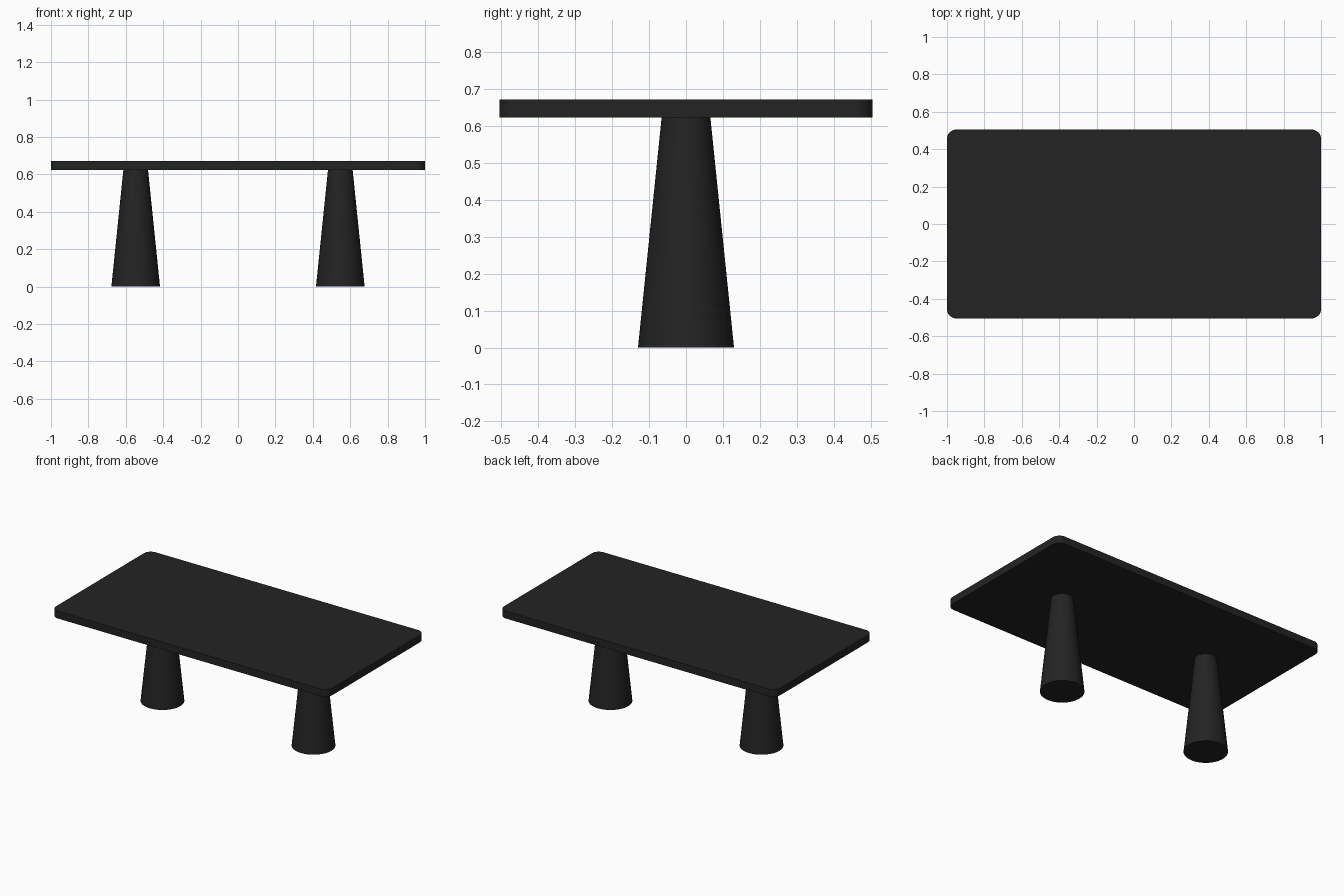
import bpy, bmesh, math
from mathutils import Matrix

if "Cube" in bpy.data.objects:
    bpy.data.objects.remove(bpy.data.objects["Cube"])

charcoal = bpy.data.materials.new("charcoal")
charcoal.diffuse_color = (0.017, 0.017, 0.017, 1)
charcoal.use_nodes = True
charcoal.node_tree.nodes["Principled BSDF"].inputs["Base Color"].default_value = charcoal.diffuse_color

SLAB_BOTTOM, SLAB_TOP = 0.623, 0.671
HALF_X, HALF_Y, CORNER = 1.0, 0.505, 0.05


def make_object(name, bm):
    bmesh.ops.recalc_face_normals(bm, faces=bm.faces)
    mesh = bpy.data.meshes.new(name)
    bm.to_mesh(mesh)
    bm.free()
    mesh.materials.append(charcoal)
    obj = bpy.data.objects.new(name, mesh)
    bpy.context.collection.objects.link(obj)
    bpy.ops.object.select_all(action='DESELECT')
    obj.select_set(True)
    bpy.context.view_layer.objects.active = obj
    bpy.ops.object.shade_smooth_by_angle(angle=math.radians(30))
    return obj


# Table top: slab with rounded vertical corners
bm = bmesh.new()
bmesh.ops.create_cube(bm, size=1, matrix=(
    Matrix.Translation((0, 0, (SLAB_BOTTOM + SLAB_TOP) / 2))
    @ Matrix.Diagonal((2 * HALF_X, 2 * HALF_Y, SLAB_TOP - SLAB_BOTTOM, 1))))
upright = [e for e in bm.edges
           if abs(e.verts[0].co.z - e.verts[1].co.z) > 0.01]
bmesh.ops.bevel(bm, geom=upright, offset=CORNER, segments=8,
                profile=0.5, affect='EDGES')
make_object("table_top", bm)

# Two tapered round pedestals
for name, x in (("left_pedestal", -0.547), ("right_pedestal", 0.547)):
    bm = bmesh.new()
    bmesh.ops.create_cone(bm, cap_ends=True, segments=64,
                          radius1=0.13, radius2=0.066, depth=SLAB_BOTTOM,
                          matrix=Matrix.Translation((x, 0, SLAB_BOTTOM / 2)))
    make_object(name, bm)
